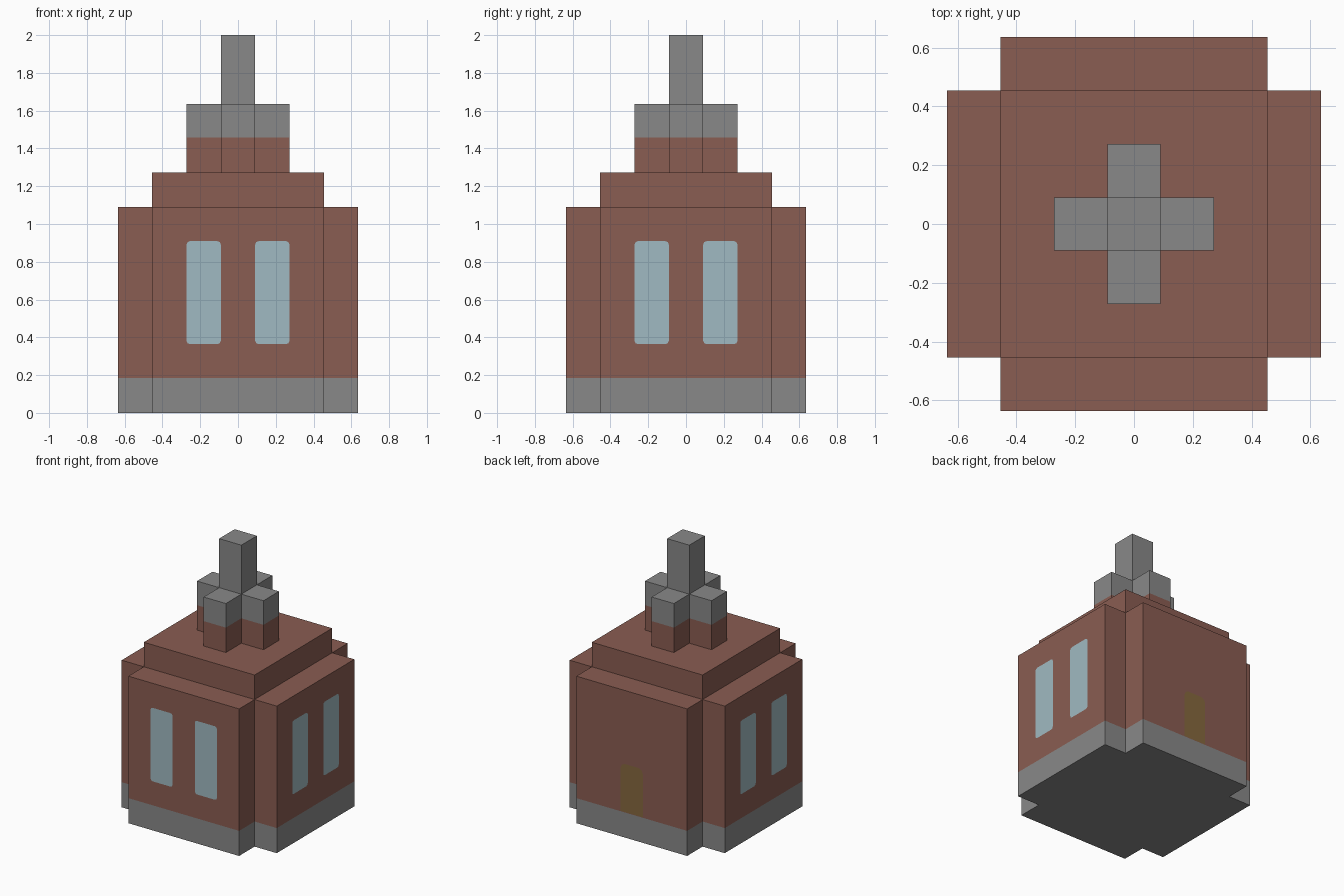
import bpy
import bmesh
from mathutils import Matrix, Vector

cube = bpy.data.objects.get("Cube")
if cube:
    bpy.data.objects.remove(cube, do_unlink=True)

U = 2 / 11  # one block of the design


def make_material(name, rgb):
    linear = [((c / 255 + 0.055) / 1.055) ** 2.4 for c in rgb]
    mat = bpy.data.materials.new(name)
    mat.use_nodes = True
    mat.diffuse_color = (*linear, 1)
    mat.node_tree.nodes["Principled BSDF"].inputs["Base Color"].default_value = (*linear, 1)
    return mat


BRICK, STONE, GLASS, DOOR = range(4)
MATERIALS = [
    make_material("brick red", (138, 93, 82)),
    make_material("stone grey", (137, 137, 137)),
    make_material("window blue", (160, 186, 194)),
    make_material("door olive", (134, 104, 62)),
]


def square(half):
    return [(half, -half), (half, half), (-half, half), (-half, -half)]


def plus(outer, inner):
    """Outline of a square with its corners notched out."""
    quarter = [(inner, -outer), (inner, -inner), (outer, -inner)]
    points = []
    for _ in range(4):
        points += quarter
        quarter = [(-y, x) for x, y in quarter]
    return points


def prism(outline, levels, colours):
    """Extrude an outline through levels, one colour for each band."""
    bm = bmesh.new()
    rings = [[bm.verts.new((x, y, z)) for x, y in outline] for z in levels]
    n = len(outline)
    for low, high, colour in zip(rings, rings[1:], colours):
        for i in range(n):
            j = (i + 1) % n
            bm.faces.new((low[i], low[j], high[j], high[i])).material_index = colour
    bm.faces.new(rings[0][::-1]).material_index = colours[0]
    bm.faces.new(rings[-1]).material_index = colours[-1]
    return bm


def finish(bm, name):
    bmesh.ops.recalc_face_normals(bm, faces=bm.faces)
    mesh = bpy.data.meshes.new(name)
    bm.to_mesh(mesh)
    bm.free()
    for mat in MATERIALS:
        mesh.materials.append(mat)
    obj = bpy.data.objects.new(name, mesh)
    bpy.context.collection.objects.link(obj)


def opening(x, z0, z1, top, bottom):
    """Upright rectangle with clipped corners, one block wide."""
    h = U / 2
    points = []
    for sx, sz, z, cut in ((1, -1, z0, bottom), (1, 1, z1, top),
                           (-1, 1, z1, top), (-1, -1, z0, bottom)):
        if not cut:
            points.append((x + sx * h, z))
            continue
        clip = [(x + sx * (h - cut), z), (x + sx * (h - cut * 0.3), z - sz * cut * 0.3),
                (x + sx * h, z - sz * cut)]
        points += clip if sx * sz < 0 else clip[::-1]
    return points


def cut_wall(bm, turn, shapes, colour):
    """Replace one outer wall by a wall with flush coloured panes."""
    spin = Matrix.Rotation(turn, 3, "Z")
    normal = spin @ Vector((0, -1, 0))
    wall = max((f for f in bm.faces if f.material_index == BRICK),
               key=lambda f: f.calc_center_median().dot(normal))
    edges = list(wall.edges)
    bmesh.ops.delete(bm, geom=[wall], context="FACES_ONLY")
    for shape in shapes:
        verts = [bm.verts.new(spin @ Vector((x, -3.5 * U, z))) for x, z in shape]
        pane = bm.faces.new(verts)
        pane.material_index = colour
        edges += pane.edges
    filled = bmesh.ops.triangle_fill(bm, edges=edges, normal=normal, use_beauty=True)
    for item in filled["geom"]:
        if isinstance(item, bmesh.types.BMFace):
            item.material_index = BRICK


# Main body: stone footing and brick walls, windows on three sides, door at the back
body = prism(plus(3.5 * U, 2.5 * U), (0, 0.186, 6 * U), (STONE, BRICK))
windows = [opening(x, 2 * U, 5 * U, 0.018, 0.018) for x in (-U, U)]
door = [opening(0, 0.189, 3 * U, 0.035, 0)]
quarter_turn = 1.5707963
for side in (0, 1, 3):
    cut_wall(body, side * quarter_turn, windows, GLASS)
cut_wall(body, 2 * quarter_turn, door, DOOR)
finish(body, "main_body")

# Raised roof step
finish(prism(square(2.5 * U), (6 * U, 7 * U), (BRICK,)), "roof_step")

# Cross-shaped turret with stone upper half
finish(prism(plus(1.5 * U, 0.5 * U), (7 * U, 8 * U + 0.003, 9 * U), (BRICK, STONE)), "turret")

# Spire
finish(prism(square(0.5 * U), (9 * U, 11 * U), (STONE,)), "spire")
